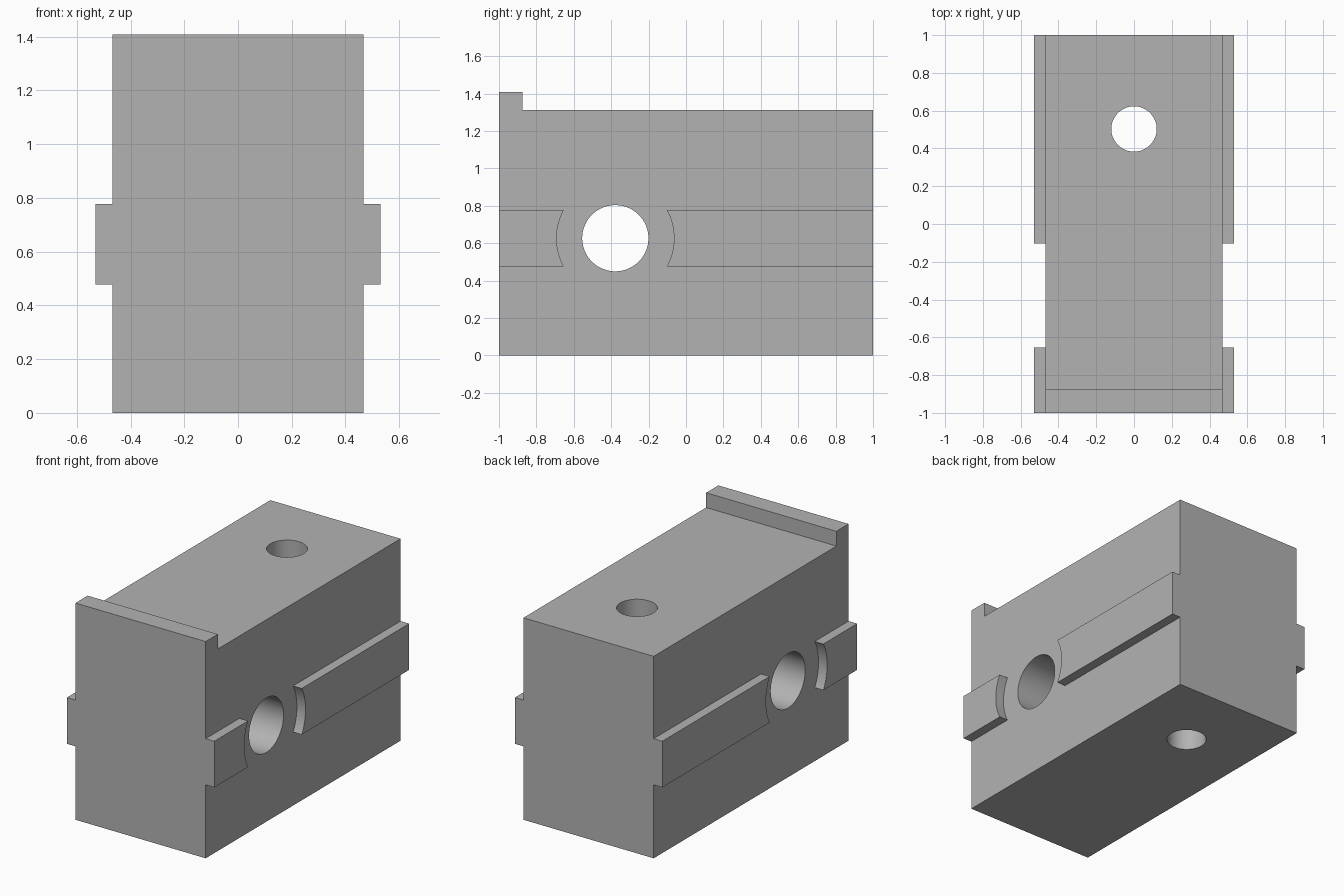
import bpy
import bmesh
from math import radians
from mathutils import Matrix, Vector

if "Cube" in bpy.data.objects:
    bpy.data.objects.remove(bpy.data.objects["Cube"], do_unlink=True)

HALF_W = 0.468              # body half width
HALF_RAIL = 0.53            # half width across the rails
BORE_Y, BORE_Z = -0.378, 0.627

grey = bpy.data.materials.new("plain grey")
grey.use_nodes = True
colour = (0.45, 0.45, 0.45, 1)
grey.diffuse_color = colour
grey.node_tree.nodes["Principled BSDF"].inputs["Base Color"].default_value = colour


def finish(name, bm):
    bmesh.ops.recalc_face_normals(bm, faces=bm.faces)
    mesh = bpy.data.meshes.new(name)
    bm.to_mesh(mesh)
    bm.free()
    mesh.materials.append(grey)
    obj = bpy.data.objects.new(name, mesh)
    bpy.context.collection.objects.link(obj)
    return obj


def prism(name, profile, half_width):
    """Extrude a (y, z) profile along x."""
    bm = bmesh.new()
    face = bm.faces.new([bm.verts.new((-half_width, y, z)) for y, z in profile])
    new = bmesh.ops.extrude_face_region(bm, geom=[face])["geom"]
    verts = [g for g in new if isinstance(g, bmesh.types.BMVert)]
    bmesh.ops.translate(bm, verts=verts, vec=(2 * half_width, 0, 0))
    return finish(name, bm)


def rod(name, centre, radius, axis):
    bm = bmesh.new()
    turn = Vector((0, 0, 1)).rotation_difference(Vector(axis)).to_matrix().to_4x4()
    bmesh.ops.create_cone(bm, cap_ends=True, segments=96, radius1=radius,
                          radius2=radius, depth=4,
                          matrix=Matrix.Translation(centre) @ turn)
    obj = finish(name, bm)
    obj.hide_render = True
    return obj


def combine(target, tool, operation):
    """Apply a boolean and discard the tool."""
    mod = target.modifiers.new(operation.lower(), "BOOLEAN")
    mod.operation, mod.solver, mod.object = operation, "EXACT", tool
    bpy.ops.object.select_all(action="DESELECT")
    bpy.context.view_layer.objects.active = target
    target.select_set(True)
    bpy.ops.object.modifier_apply(modifier=mod.name)
    bpy.data.objects.remove(tool, do_unlink=True)


# Block with a raised lip along the front top edge
block = prism("block", [(-1, 0), (1, 0), (1, 1.312), (-0.875, 1.312),
                        (-0.875, 1.408), (-1, 1.408)], HALF_W)

# Side rails, interrupted by a round clearance around the cross bore
rails = prism("side_rails", [(-1, 0.477), (1, 0.477), (1, 0.777), (-1, 0.777)],
              HALF_RAIL)
combine(rails, rod("clearance", (0, BORE_Y, BORE_Z), 0.314, (1, 0, 0)), "DIFFERENCE")
combine(block, rails, "UNION")

# Cross bore and vertical bore
combine(block, rod("cross_bore", (0, BORE_Y, BORE_Z), 0.177, (1, 0, 0)), "DIFFERENCE")
combine(block, rod("vertical_bore", (0, 0.503, 0.65), 0.12, (0, 0, 1)), "DIFFERENCE")

bpy.ops.object.shade_smooth_by_angle(angle=radians(30))
